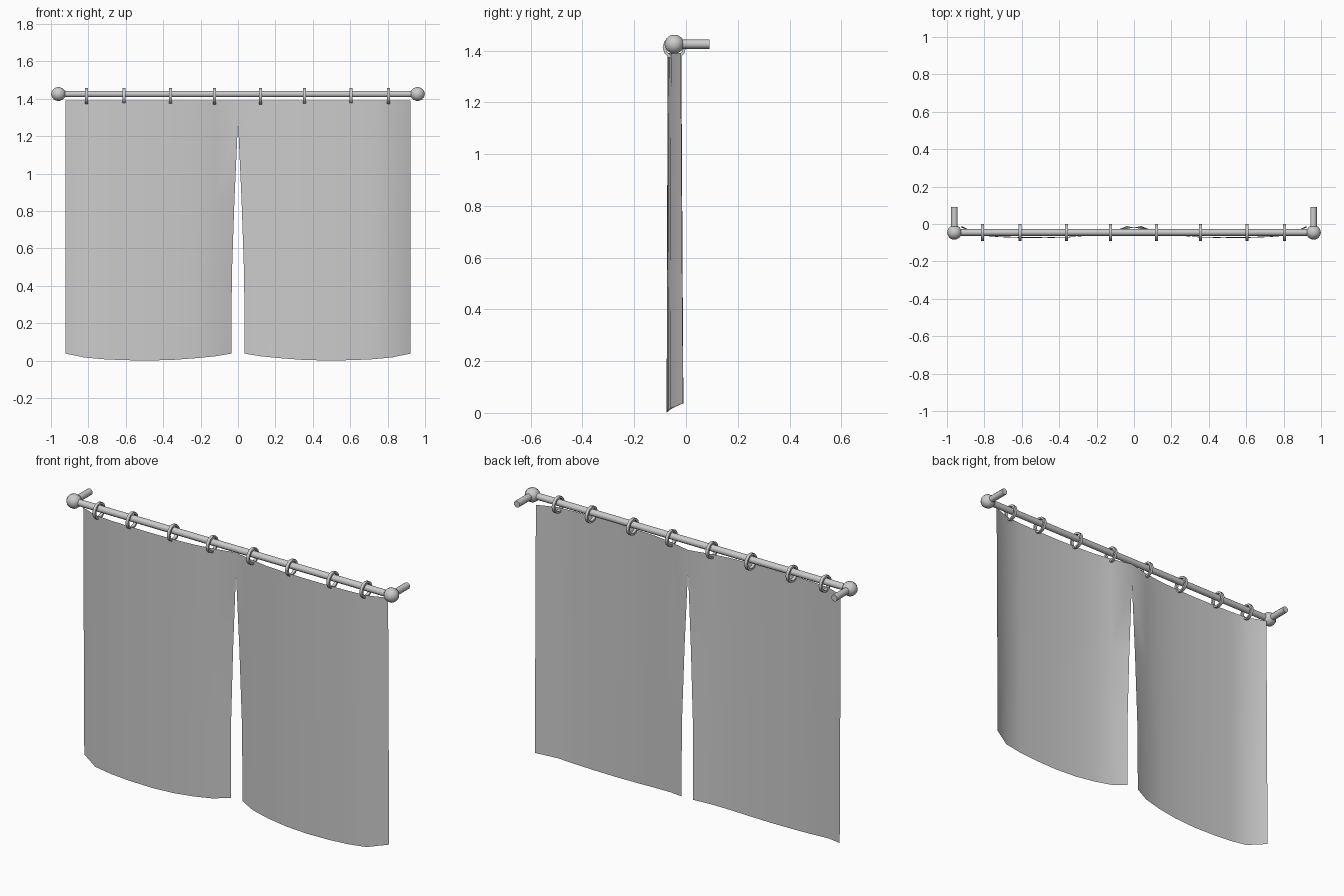
import bpy, bmesh
from math import pi, sin, cos

if "Cube" in bpy.data.objects:
    bpy.data.objects.remove(bpy.data.objects["Cube"])

ROD_Y, ROD_Z = -0.045, 1.425


def make_object(name, bm, angle=45):
    bmesh.ops.recalc_face_normals(bm, faces=bm.faces)
    mesh = bpy.data.meshes.new(name)
    bm.to_mesh(mesh)
    bm.free()
    ob = bpy.data.objects.new(name, mesh)
    bpy.context.collection.objects.link(ob)
    bpy.ops.object.select_all(action='DESELECT')
    bpy.context.view_layer.objects.active = ob
    ob.select_set(True)
    bpy.ops.object.shade_smooth_by_angle(angle=angle * pi / 180)
    return ob


def tube(name, radius, length, center, rotation, sides=10):
    bm = bmesh.new()
    bmesh.ops.create_cone(bm, cap_ends=True, segments=sides,
                          radius1=radius, radius2=radius, depth=length)
    ob = make_object(name, bm, 50)
    ob.location, ob.rotation_euler = center, rotation
    return ob


# Curtain rod
tube("curtain_rod", 0.018, 1.90, (0, ROD_Y, ROD_Z), (0, pi / 2, 0))

# Ball finials and wall brackets
for side, label in ((-1, "left"), (1, "right")):
    x = side * 0.96
    bm = bmesh.new()
    bmesh.ops.create_uvsphere(bm, u_segments=10, v_segments=7, radius=0.039)
    ball = make_object("finial_" + label, bm, 60)
    ball.location = (x, ROD_Y, ROD_Z)
    ball.rotation_euler = (0, pi / 2, 0)
    tube("wall_bracket_" + label, 0.018, 0.135,
         (x, 0.0225, ROD_Z), (pi / 2, 0, 0))

# Curtain rings: flat bands swept around the rod
for i, x in enumerate((-0.81, -0.61, -0.36, -0.125, 0.12, 0.355, 0.605, 0.805)):
    bm = bmesh.new()
    loops = []
    for k in range(12):
        a = 2 * pi * k / 12
        loops.append([bm.verts.new((dx, r * cos(a), r * sin(a)))
                      for dx, r in ((-0.008, 0.034), (0.008, 0.034),
                                    (0.008, 0.045), (-0.008, 0.045))])
    for k in range(12):
        a, b = loops[k], loops[(k + 1) % 12]
        for j in range(4):
            n = (j + 1) % 4
            bm.faces.new((a[j], a[n], b[n], b[j]))
    ring = make_object("curtain_ring_%d" % (i + 1), bm)
    ring.location = (x, ROD_Y, 1.413)

# Curtain: bowed sheet, columns hold (x, y at top, y at bottom, hem z)
columns = [(0.0, -0.018, -0.010, 0.037), (0.12, -0.045, -0.043, 0.023),
           (0.22, -0.060, -0.060, 0.013), (0.34, -0.068, -0.071, 0.004),
           (0.47, -0.071, -0.075, 0.000), (0.61, -0.070, -0.074, 0.002),
           (0.72, -0.066, -0.070, 0.007), (0.82, -0.058, -0.062, 0.016),
           (0.922, -0.020, -0.011, 0.037)]
# Rows hold (height, half-width of the centre slit)
rows = [(1.39, 0), (1.28, 0), (0.86, 0.019), (0.45, 0.033), (0, 0.035)]
bm = bmesh.new()
grid = []
for z, slit in rows:
    t = 1 - z / 1.39
    line = []
    for i, (x, y_top, y_low, hem) in enumerate(columns):
        px = slit if i == 0 else x
        line.append(bm.verts.new((px, y_top + (y_low - y_top) * t,
                                  z if z > 0 else hem)))
    grid.append(line)
for upper, lower in zip(grid, grid[1:]):
    for i in range(len(columns) - 1):
        bm.faces.new((upper[i], lower[i], lower[i + 1], upper[i + 1]))
curtain = make_object("curtain", bm, 60)
mirror = curtain.modifiers.new("mirror", 'MIRROR')
mirror.use_mirror_merge = True
mirror.merge_threshold = 0.001
